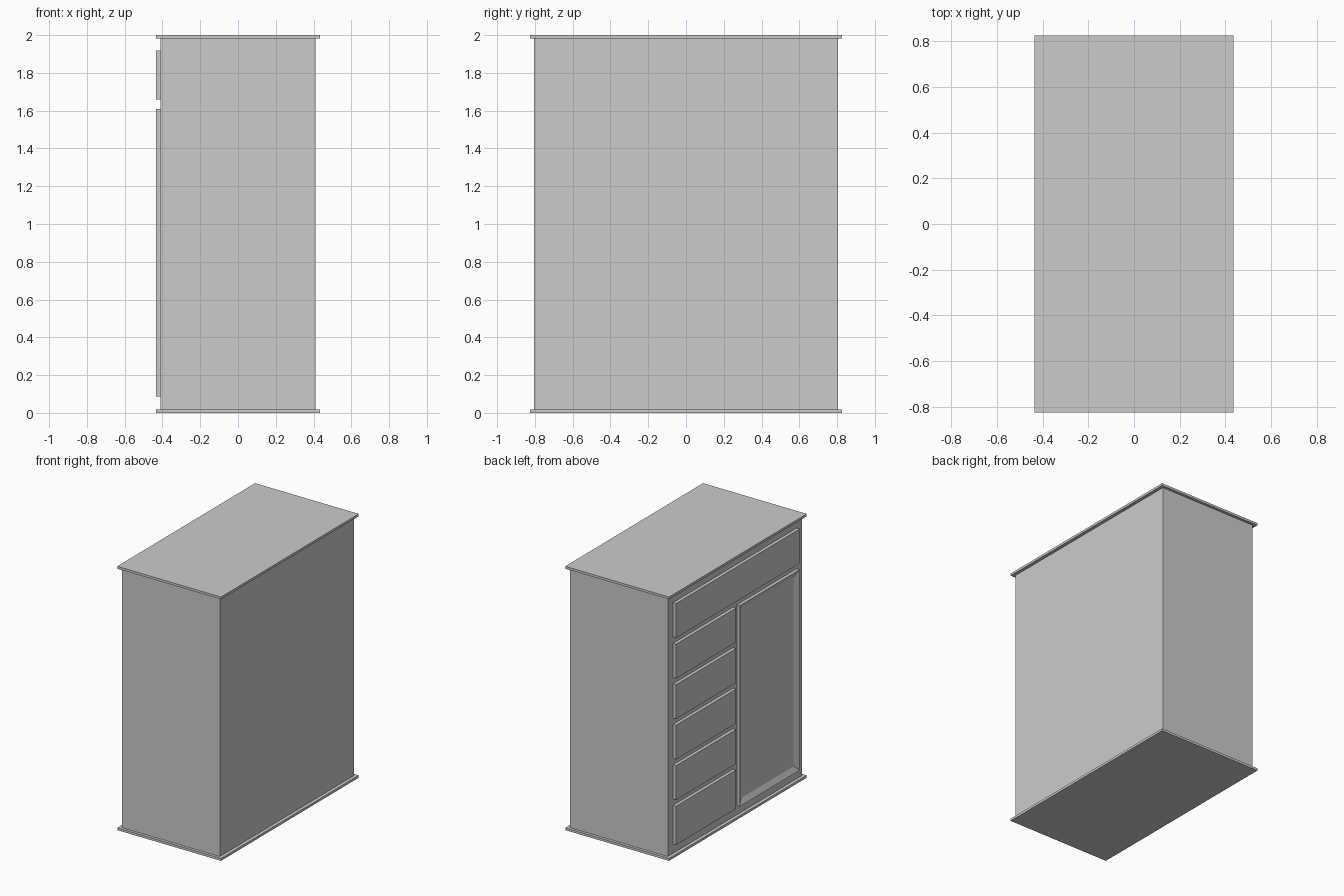
import bpy
import bmesh

if "Cube" in bpy.data.objects:
    bpy.data.objects.remove(bpy.data.objects["Cube"])

grey = bpy.data.materials.new("plain grey")
grey.diffuse_color = (0.6, 0.6, 0.6, 1)
grey.use_nodes = True
grey.node_tree.nodes["Principled BSDF"].inputs["Base Color"].default_value = grey.diffuse_color

BODY_X, BODY_Y = 0.41, 0.804      # half sizes of the carcass
TOP_X, TOP_Y = 0.435, 0.825       # half sizes of the end boards
BOARD = 0.018                     # end board thickness
FRONT = -TOP_X                    # outer plane of drawers and door


def box(name, x, y, z):
    """Box from (low, high) ranges on each axis."""
    bm = bmesh.new()
    bmesh.ops.create_cube(bm, size=1)
    for v in bm.verts:
        v.co = [r[0] if c < 0 else r[1] for c, r in zip(v.co, (x, y, z))]
    mesh = bpy.data.meshes.new(name)
    bm.to_mesh(mesh)
    bm.free()
    mesh.materials.append(grey)
    obj = bpy.data.objects.new(name, mesh)
    bpy.context.collection.objects.link(obj)
    return obj


# Carcass and the two overhanging boards
box("carcass", (-BODY_X, BODY_X), (-BODY_Y, BODY_Y), (BOARD, 2 - BOARD))
for name, z in (("base_board", 0), ("top_board", 2 - BOARD)):
    box(name, (-TOP_X, TOP_X), (-TOP_Y, TOP_Y), (z, z + BOARD))

# Wide top drawer
depth = (FRONT, -BODY_X)
box("wide_drawer", depth, (-0.74, 0.74), (1.658, 1.918))

# Column of five drawers, the lowest slightly taller
for i in range(5):
    top = 1.61 - i * 0.307
    bottom = 0.088 if i == 4 else top - 0.26
    box(f"drawer_{i + 1}", depth, (0.023, 0.74), (bottom, top))

# Door with a recessed centre panel
door = box("door", depth, (-0.74, -0.023), (0.088, 1.61))
bm = bmesh.new()
bm.from_mesh(door.data)
bm.normal_update()
face = min(bm.faces, key=lambda f: f.calc_center_median().x)
bmesh.ops.inset_region(bm, faces=[face], thickness=0.06)
for v in face.verts:
    v.co.x += 0.02
bm.to_mesh(door.data)
bm.free()
